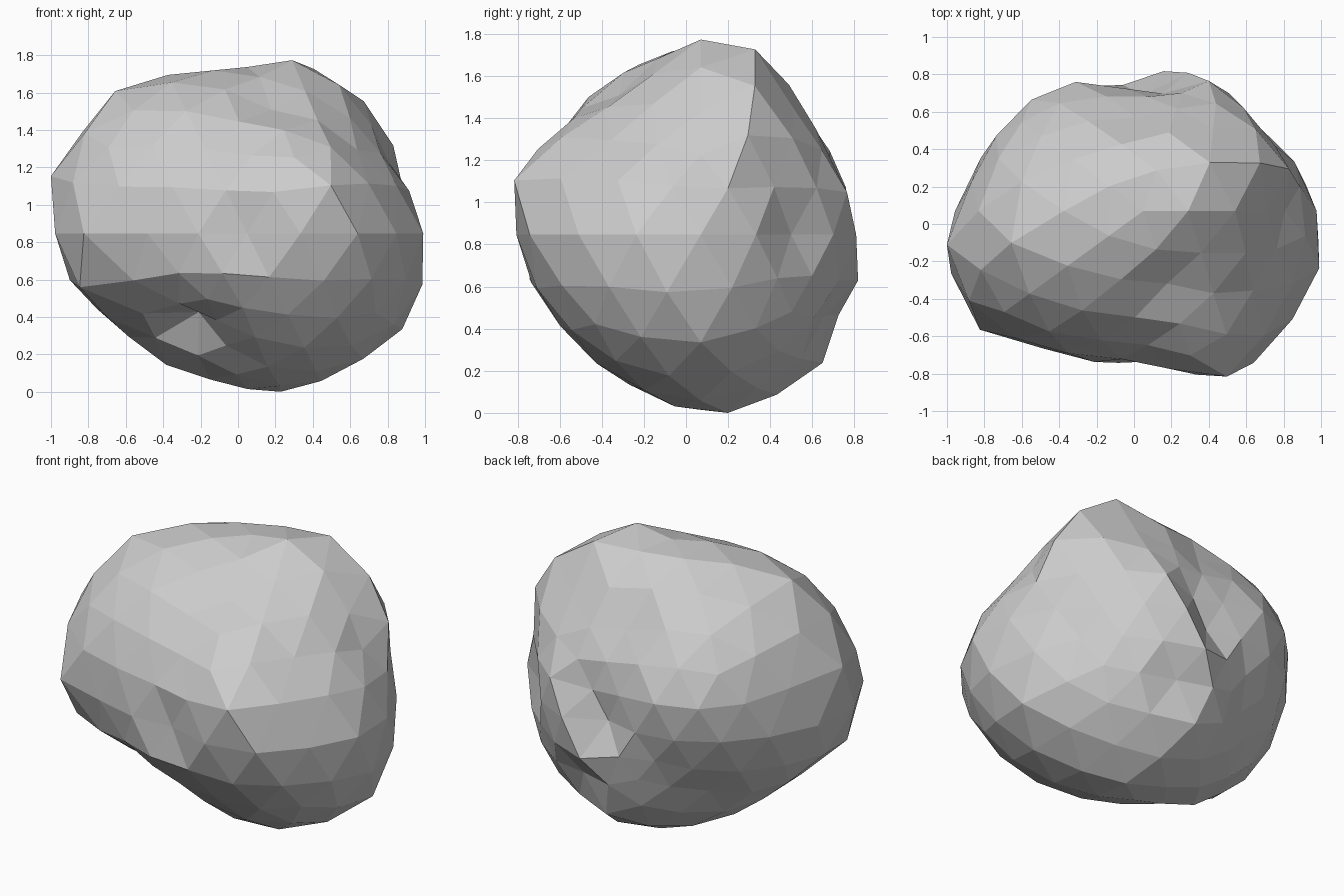
import bpy, bmesh, math
from mathutils import Vector

# Boulder: an icosphere pushed in and out radially to follow a few surface landmarks
CENTRE = Vector((0.05, 0.07, 0.86))
LANDMARKS = [
    # crown
    (0.28, 0.07, 1.79), (0.40, 0.32, 1.75), (-0.15, -0.07, 1.73), (0.05, 0.07, 1.75),
    (0.35, -0.16, 1.62), (0.67, 0.33, 1.57), (-0.66, -0.10, 1.62), (0.42, 0.51, 1.46),
    (0.175, -0.32, 1.52),
    # left side
    (-1.00, -0.11, 1.17), (-0.82, -0.57, 0.86), (-0.86, -0.37, 0.58), (-0.87, 0.22, 1.13),
    (-0.56, 0.66, 1.07),
    # front face
    (0.49, -0.82, 1.12), (0.47, -0.60, 1.33), (0.63, -0.75, 0.86), (-0.50, -0.66, 0.86),
    (0.05, -0.72, 0.86), (-0.10, -0.75, 0.66), (0.00, -0.63, 1.27), (0.27, -0.60, 0.43),
    # right side
    (0.99, -0.24, 0.86), (0.99, -0.09, 0.60), (0.83, 0.31, 1.34), (0.86, 0.33, 0.86),
    (0.92, -0.07, 1.08), (0.88, 0.07, 0.35), (0.64, 0.50, 0.86), (0.75, 0.07, 1.29),
    (0.63, -0.36, 1.31), (0.76, 0.41, 1.09),
    # back lobe and groove
    (0.28, 0.81, 0.86), (0.15, 0.82, 0.64), (0.41, 0.77, 1.05), (0.05, 0.69, 0.86),
    (0.14, 0.69, 1.01), (-0.31, 0.76, 1.09), (0.00, 0.55, 1.40), (-0.17, 0.74, 0.86),
    (0.23, 0.66, 0.48), (-0.25, 0.62, 0.60),
    # underside with the hollow at the front left
    (0.22, 0.19, 0.01), (0.09, 0.65, 0.25), (-0.39, 0.07, 0.16), (-0.32, -0.45, 0.48),
    (-0.21, -0.235, 0.44), (0.41, 0.33, 0.13), (-0.47, 0.44, 0.47),
]
MEAN = 0.87


def kernel(a, b):
    return math.exp(-(a - b).length)


def solve(m, rhs):
    """Gaussian elimination for a positive definite system."""
    n = len(rhs)
    for i in range(n):
        for j in range(i + 1, n):
            f = m[j][i] / m[i][i]
            for k in range(i, n):
                m[j][k] -= f * m[i][k]
            rhs[j] -= f * rhs[i]
    x = [0.0] * n
    for i in reversed(range(n)):
        x[i] = (rhs[i] - sum(m[i][k] * x[k] for k in range(i + 1, n))) / m[i][i]
    return x


offsets = [Vector(p) - CENTRE for p in LANDMARKS]
dirs = [o.normalized() for o in offsets]
weights = solve([[kernel(a, b) for b in dirs] for a in dirs],
                [o.length - MEAN for o in offsets])

bm = bmesh.new()
bmesh.ops.create_icosphere(bm, subdivisions=3, radius=1.0)
for v in bm.verts:
    d = v.co.normalized()
    radius = MEAN + sum(w * kernel(d, c) for w, c in zip(weights, dirs))
    v.co = CENTRE + d * radius

# Rest the lowest point on the ground
low = min(v.co.z for v in bm.verts)
for v in bm.verts:
    v.co.z -= low

mesh = bpy.data.meshes.new("boulder")
bm.to_mesh(mesh)
bm.free()
boulder = bpy.data.objects.new("boulder", mesh)
bpy.context.collection.objects.link(boulder)
